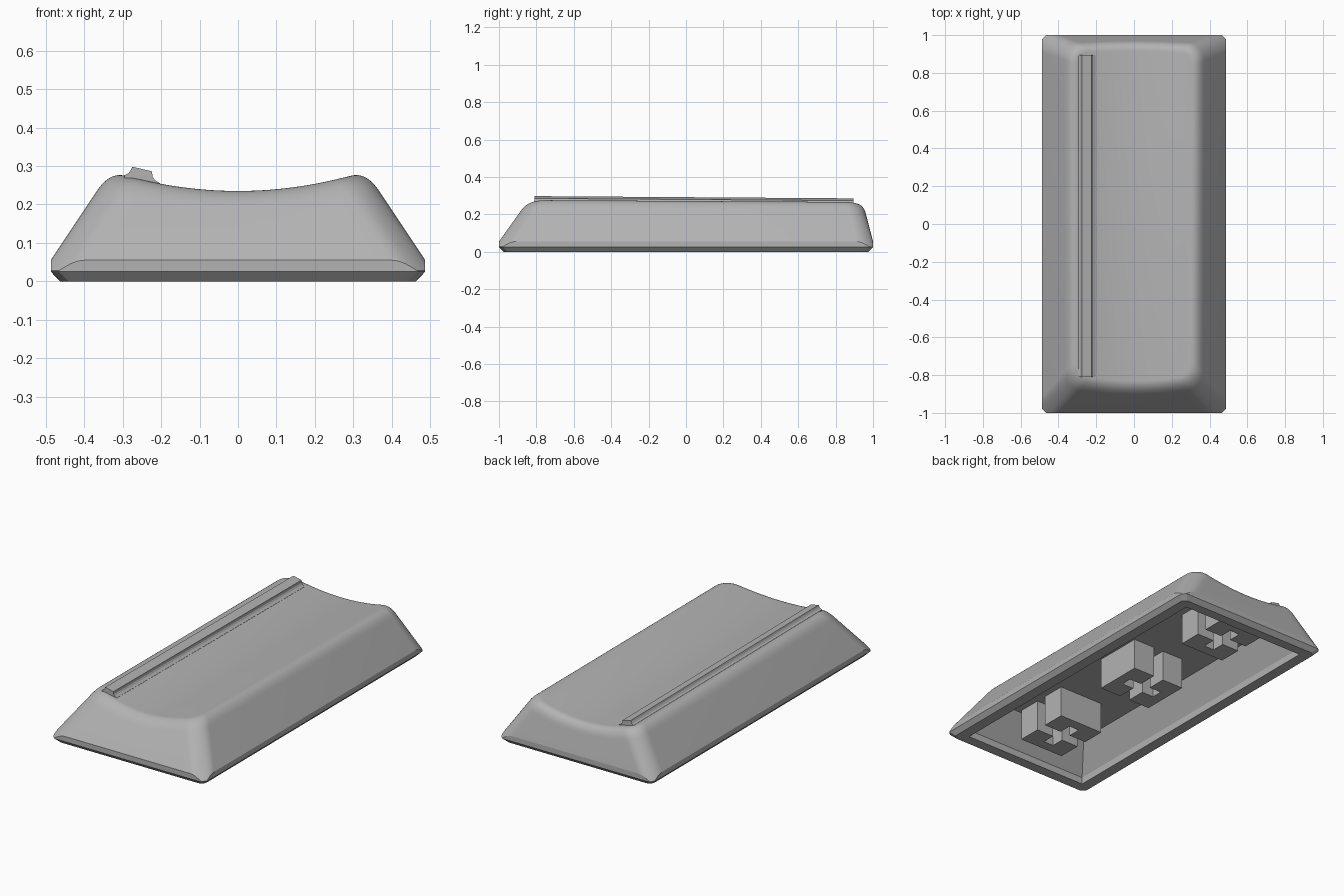
import bpy, bmesh, math
from mathutils import Vector

cube = bpy.data.objects.get("Cube")
if cube:
    bpy.data.objects.remove(cube)

grey = bpy.data.materials.new("warm_free_grey")
grey.name = "plain_grey"
grey.use_nodes = True
COLOUR = (0.45, 0.45, 0.45, 1)
grey.diffuse_color = COLOUR
grey.node_tree.nodes["Principled BSDF"].inputs["Base Color"].default_value = COLOUR


def finish(name, bm, angle=None):
    bmesh.ops.remove_doubles(bm, verts=bm.verts, dist=0.0005)
    bmesh.ops.recalc_face_normals(bm, faces=bm.faces)
    mesh = bpy.data.meshes.new(name)
    bm.to_mesh(mesh)
    bm.free()
    mesh.materials.append(grey)
    obj = bpy.data.objects.new(name, mesh)
    bpy.context.collection.objects.link(obj)
    if angle:
        bpy.ops.object.select_all(action="DESELECT")
        obj.select_set(True)
        bpy.context.view_layer.objects.active = obj
        bpy.ops.object.shade_smooth_by_angle(angle=math.radians(angle))
    return obj


# Each ring runs along the front edge, then back along the rear edge.
ARC, SPAN = 12, 24
SLOTS = []
for corner, (sx, sy) in enumerate([(-1, -1), (1, -1), (1, 1), (-1, 1)]):
    for j in range(ARC + 1):
        SLOTS.append((corner, j / ARC, sx, sy, 0))
    if corner in (0, 2):
        for j in range(1, SPAN):
            SLOTS.append((corner, 0, sx, sy, j / SPAN))


def ring_point(slot, bounds, radius, reach=1.0):
    """Point on a rectangle whose corners go from round (1) to square (2)."""
    corner, t, sx, sy, along = slot
    hx, front, back = bounds
    edge = back if sy > 0 else front
    cx, cy = sx * (hx - radius), edge - sy * radius
    if along:
        return cx * (1 - 2 * along), edge, 1
    a = math.pi + corner * math.pi / 2 + t * math.pi / 2
    c, s = math.cos(a), math.sin(a)
    k = min(1 / max(abs(c), abs(s)), reach)
    return cx + radius * k * c, cy + radius * k * s, k


def flat_ring(bounds, z, reach, dip=0.0):
    points = []
    for slot in SLOTS:
        x, y, k = ring_point(slot, bounds, 0.09, reach)
        points.append(Vector((x, y, z - dip * (k - 1) / 0.25)))
    return points


# Dished top and sloping sides
def dish(x, y):
    return 0.235 - 0.007 * (y + 0.85) + x * x / 2.14


def wall_bounds(z, inset=0.0):
    t = (z - 0.055) / 0.225
    return 0.487 - 0.15 * t - inset, -1 + 0.16 * t + inset, 1 - 0.058 * t - inset


def fillet_controls(slot):
    z = 0.25
    for _ in range(8):
        x, y, _k = ring_point(slot, wall_bounds(z), 0.09)
        z = dish(x, y)
    low = z - 0.05
    xl, yl, _k = ring_point(slot, wall_bounds(low), 0.09)
    xi, yi, _k = ring_point(slot, wall_bounds(z, 0.042), 0.055)
    return Vector((xl, yl, low)), Vector((x, y, z)), Vector((xi, yi, dish(xi, yi)))


controls = [fillet_controls(slot) for slot in SLOTS]
STEPS = 12
fillet = []
for n in range(STEPS + 1):
    u = n / STEPS
    fillet.append([a * (1 - u) ** 2 + b * 2 * u * (1 - u) + c * u * u for a, b, c in controls])

# Cap shell, from the hollow ceiling, round the rim and up to the top
opening = (0.40, -0.915, 0.92)
rings = [
    flat_ring((0.315, -0.80, 0.90), 0.2, 2),
    flat_ring(opening, 0.04, 2),
    flat_ring(opening, 0.0, 2),
    flat_ring((0.463, -0.976, 0.976), 0.0, 1.25),
    flat_ring((0.487, -1, 1), 0.025, 1.25),
    flat_ring((0.487, -1, 1), 0.055, 1.25, dip=0.027),
] + fillet

bm = bmesh.new()
loops = [[bm.verts.new(p) for p in ring] for ring in rings]
count = len(SLOTS)
for lower, upper in zip(loops, loops[1:]):
    for i in range(count):
        j = (i + 1) % count
        bm.faces.new((lower[i], lower[j], upper[j], upper[i]))
for loop in (loops[0], loops[-1]):
    for i in range(count // 2 - 1):
        bm.faces.new((loop[i], loop[i + 1], loop[count - 2 - i], loop[count - 1 - i]))
finish("cap_shell", bm, 13)

# Raised ridge along the left of the dish
profile = [(-0.295, 0.25), (-0.295, 0.276), (-0.285, 0.281), (-0.279, 0.289), (-0.275, 0.298),
           (-0.224, 0.286), (-0.222, 0.272), (-0.216, 0.263), (-0.203, 0.255), (-0.203, 0.24)]
bm = bmesh.new()
ends = [[bm.verts.new((x, y, z - 0.007 * (y + 0.81))) for x, z in profile] for y in (-0.81, 0.895)]
for i in range(len(profile)):
    j = (i + 1) % len(profile)
    bm.faces.new((ends[0][i], ends[0][j], ends[1][j], ends[1][i]))
for end in ends:
    bm.faces.new(end)
finish("top_ridge", bm)


# Mounting stems, each two halves around a cross-shaped slot
def stem(name, y, turned):
    long, short, slot, arm = 0.168, 0.142, 0.032, 0.108
    half = [(slot, -short), (long, -short), (long, short), (slot, short),
            (slot, slot), (arm, slot), (arm, -slot), (slot, -slot)]
    bm = bmesh.new()
    for side in (-1, 1):
        outline = [(side * a, b) for a, b in half]
        if turned:
            outline = [(b, a) for a, b in outline]
        face = bm.faces.new([bm.verts.new((a, b + y, 0.02)) for a, b in outline])
        made = bmesh.ops.extrude_face_region(bm, geom=[face], use_keep_orig=True)
        top = [v for v in made["geom"] if isinstance(v, bmesh.types.BMVert)]
        bmesh.ops.translate(bm, verts=top, vec=(0, 0, 0.185))
    finish(name, bm)


stem("front_stem", -0.614, True)
stem("middle_stem", 0.064, False)
stem("back_stem", 0.742, True)
